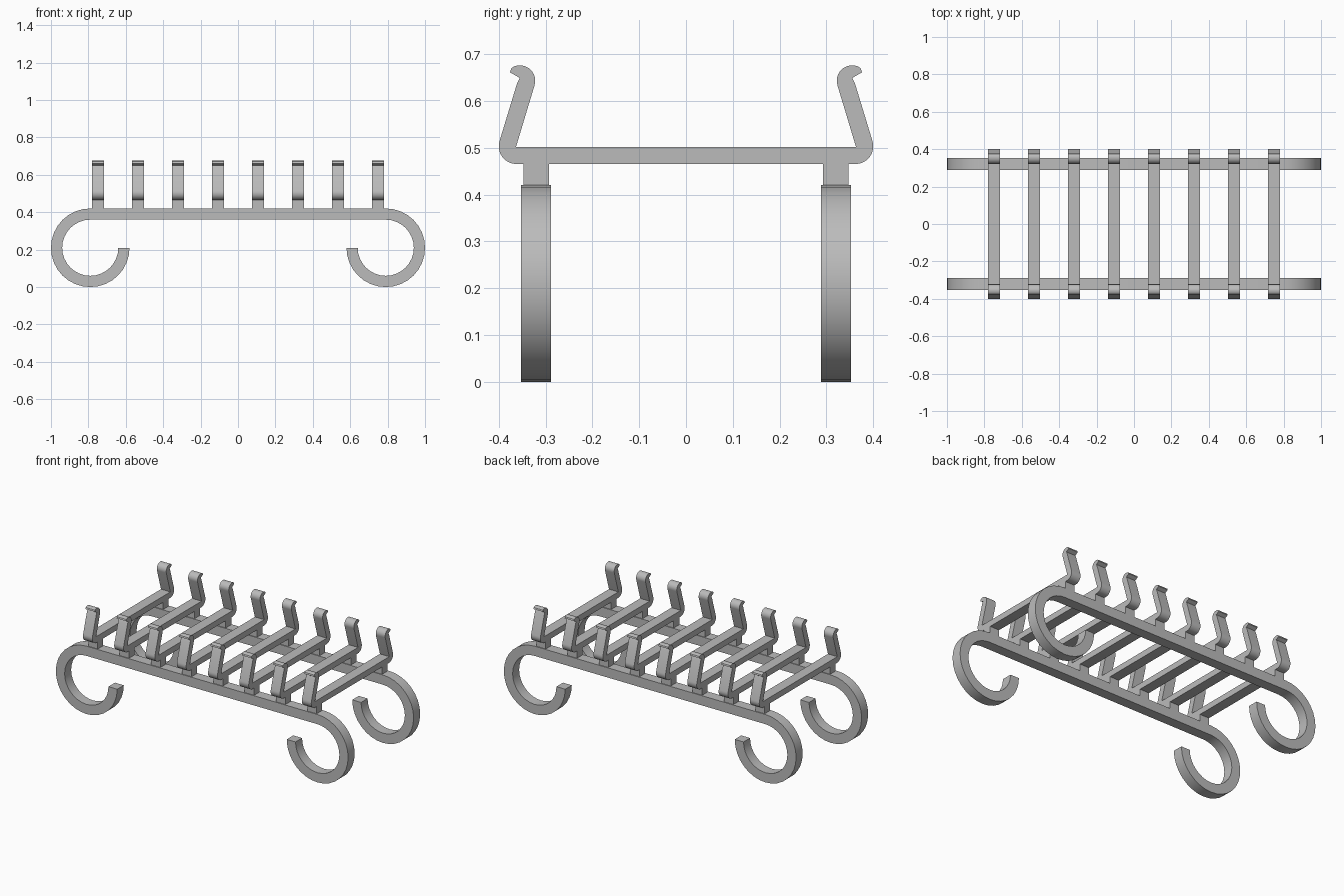
import bpy, bmesh, math
from mathutils import Vector

cube = bpy.data.objects.get("Cube")
if cube:
    bpy.data.objects.remove(cube, do_unlink=True)

grey = bpy.data.materials.new("satin_grey")
grey.use_nodes = True
tone = (0.5, 0.5, 0.5, 1)
grey.diffuse_color = tone
grey.node_tree.nodes["Principled BSDF"].inputs["Base Color"].default_value = tone


def extrude_profile(name, points, offset):
    """Close a 3D outline and extrude it into a solid bar."""
    bm = bmesh.new()
    face = bm.faces.new([bm.verts.new(p) for p in points])
    result = bmesh.ops.extrude_face_region(bm, geom=[face])
    verts = [v for v in result["geom"] if isinstance(v, bmesh.types.BMVert)]
    bmesh.ops.translate(bm, verts=verts, vec=Vector(offset))
    bmesh.ops.recalc_face_normals(bm, faces=bm.faces)
    mesh = bpy.data.meshes.new(name)
    bm.to_mesh(mesh)
    bm.free()
    mesh.materials.append(grey)
    obj = bpy.data.objects.new(name, mesh)
    bpy.context.collection.objects.link(obj)
    bpy.ops.object.select_all(action="DESELECT")
    obj.select_set(True)
    bpy.context.view_layer.objects.active = obj
    bpy.ops.object.shade_smooth_by_angle(angle=math.radians(30))
    return obj


def arc(cx, cz, r, start, end, steps):
    """Points on an arc, angles in degrees."""
    angles = [math.radians(start + (end - start) * i / steps) for i in range(steps + 1)]
    return [(cx + r * math.cos(a), cz + r * math.sin(a)) for a in angles]


def mirrored(half):
    """Complete an outline from its positive half."""
    return half + [(-a, b) for a, b in reversed(half)]


# Side rails curling into open hooks that serve as feet
R, T, CX = 0.21, 0.06, 0.79
rail = mirrored(arc(CX, R, R - T, 90, -180, 24)
                + arc(CX, R, R, -180, 90, 24))
for side, y in (("front", -0.352), ("back", 0.288)):
    extrude_profile(side + "_rail", [(x, y, z) for x, z in rail], (0, 0.064, 0))

# Cross bar outline: flat middle, rounded corner, leaning prong, hooked tip
bar = mirrored(
    arc(0.362, 0.503, 0.038, -90, 18, 8)
    + [(0.361, 0.637), (0.355, 0.649), (0.376, 0.661), (0.373, 0.670)]
    + arc(0.355, 0.643, 0.033, 70, 198, 9)
    + [(0.363, 0.502)])

# Eight cross bars, each on two short posts
W, PITCH = 0.064, 0.214
for i in range(8):
    left = (i - 3.5) * PITCH - W / 2
    extrude_profile(f"cross_bar_{i + 1}", [(left, y, z) for y, z in bar], (W, 0, 0))
    for side, y in (("front", -0.32), ("back", 0.32)):
        base = [(left, y - 0.027, 0.415), (left + W, y - 0.027, 0.415),
                (left + W, y + 0.027, 0.415), (left, y + 0.027, 0.415)]
        extrude_profile(f"{side}_post_{i + 1}", base, (0, 0, 0.055))
